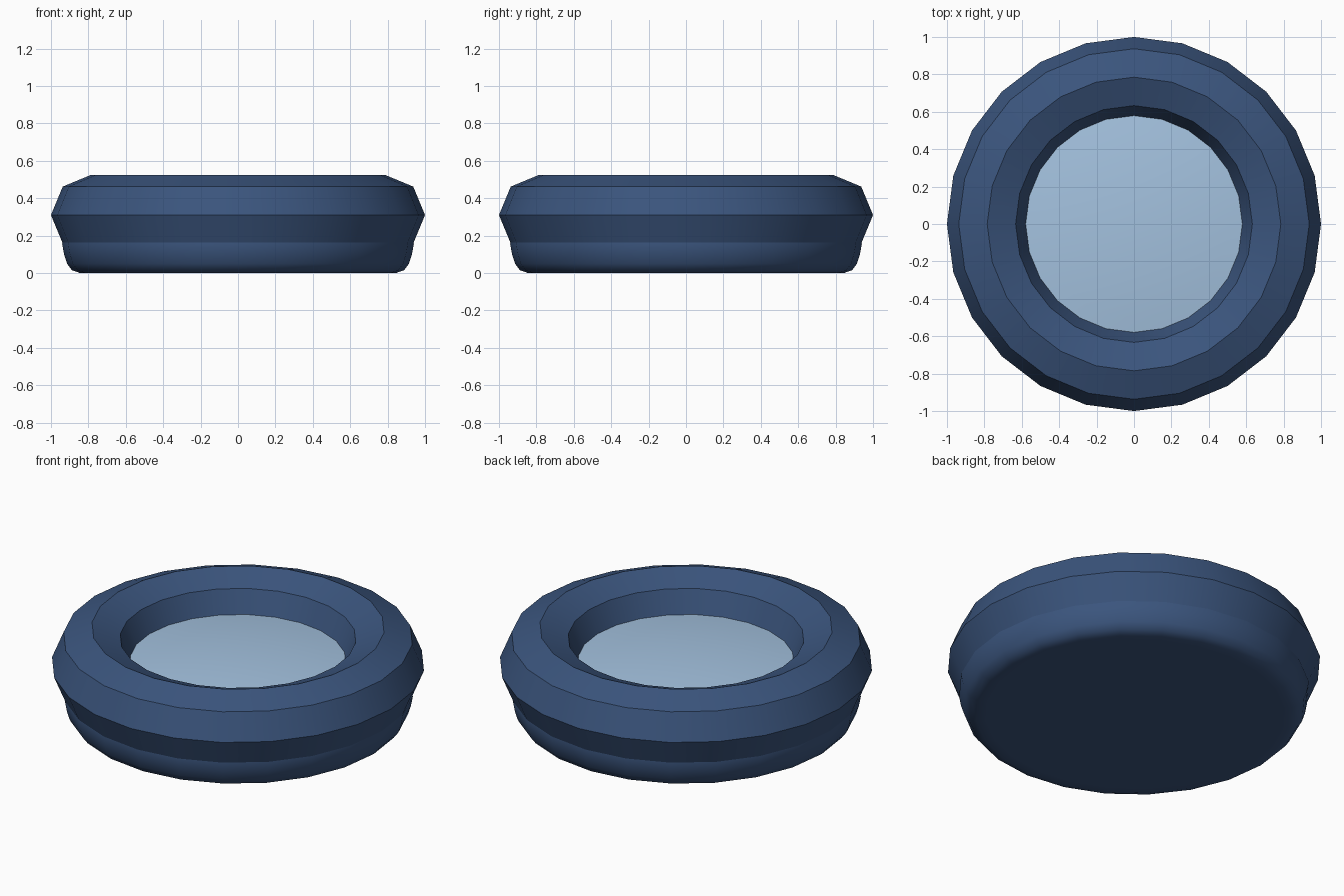
import bpy, bmesh, math

if "Cube" in bpy.data.objects:
    bpy.data.objects.remove(bpy.data.objects["Cube"])

SIDES = 24


def material(name, rgb):
    m = bpy.data.materials.new(name)
    m.diffuse_color = (*rgb, 1.0)
    m.use_nodes = True
    m.node_tree.nodes["Principled BSDF"].inputs["Base Color"].default_value = m.diffuse_color
    return m


def lathe(name, profile, mat, closed=False, angle=180):
    """Spin a (radius, z) profile about z; radius 0 makes a pole."""
    bm = bmesh.new()
    rings = []
    for r, z in profile:
        if r == 0:
            rings.append([bm.verts.new((0, 0, z))] * SIDES)
        else:
            rings.append([bm.verts.new((r * math.cos(math.tau * i / SIDES),
                                        r * math.sin(math.tau * i / SIDES), z))
                          for i in range(SIDES)])
    pairs = list(zip(rings, rings[1:]))
    if closed:
        pairs.append((rings[-1], rings[0]))
    for a, b in pairs:
        for i in range(SIDES):
            j = (i + 1) % SIDES
            bm.faces.new(list(dict.fromkeys((a[i], a[j], b[j], b[i]))))
    bmesh.ops.recalc_face_normals(bm, faces=bm.faces)
    mesh = bpy.data.meshes.new(name)
    bm.to_mesh(mesh)
    bm.free()
    mesh.materials.append(mat)
    ob = bpy.data.objects.new(name, mesh)
    bpy.context.collection.objects.link(ob)
    bpy.ops.object.select_all(action='DESELECT')
    ob.select_set(True)
    bpy.context.view_layer.objects.active = ob
    bpy.ops.object.shade_smooth_by_angle(angle=math.radians(angle))
    return ob


navy = material("navy", (0.043, 0.09, 0.205))
pale_blue = material("pale blue", (0.37, 0.54, 0.74))

# Rounded base, symmetric about its widest level at mid height
MID = 0.155
lower = [(0.0, 0.0), (0.80, 0.0), (0.848, 0.001), (0.888, 0.015),
         (0.914, 0.05), (0.93, 0.10)]
upper = [(r, 2 * MID - z) for r, z in reversed(lower)]
lathe("base", lower + [(0.94, MID)] + upper, navy)

# Octagonal ring on top of the base
R, T, Z = 0.785, 0.215, 0.31
lathe("rim_ring", [(R + T * math.cos(math.tau * k / 8),
                    Z + T * math.sin(math.tau * k / 8)) for k in range(8)],
      navy, closed=True, angle=30)

# Slightly domed pale surface inside the ring
EDGE, RISE = 0.60, 0.04
dome = [(EDGE * k / 6, 0.33 + RISE * (1 - (k / 6) ** 2)) for k in range(7)]
lathe("domed_centre", dome + [(EDGE, 0.30), (0.0, 0.30)], pale_blue, angle=30)
